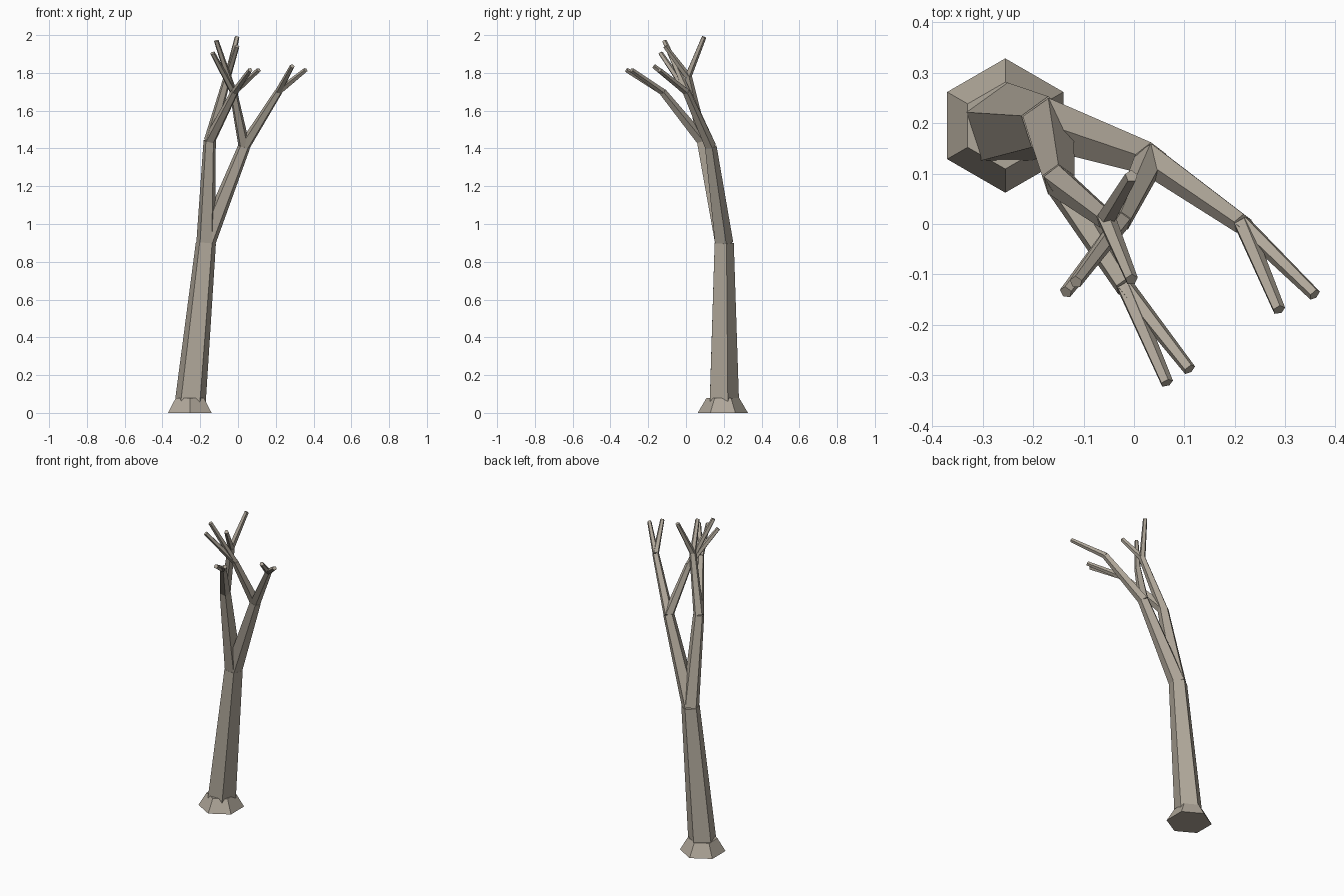
import bpy, bmesh
from math import pi, sin, cos
from mathutils import Vector

cube = bpy.data.objects.get("Cube")
if cube:
    bpy.data.objects.remove(cube, do_unlink=True)

bark = bpy.data.materials.new("grey_brown_bark")
bark.use_nodes = True
colour = (0.43, 0.385, 0.32, 1)
bark.diffuse_color = colour
bark.node_tree.nodes["Principled BSDF"].inputs["Base Color"].default_value = colour


def limb(name, start, end, r_start, r_end, sides=5):
    """Closed tapered prism whose end caps sit square to its axis."""
    a, b = Vector(start), Vector(end)
    turn = Vector((0, 0, 1)).rotation_difference(b - a)
    bm = bmesh.new()
    rings = []
    for centre, r in ((a, r_start), (b, r_end)):
        ring = []
        for i in range(sides):
            t = pi / 2 + 2 * pi * i / sides
            ring.append(bm.verts.new(centre + turn @ Vector((r * cos(t), r * sin(t), 0))))
        rings.append(ring)
    low, high = rings
    for i in range(sides):
        j = (i + 1) % sides
        bm.faces.new((low[i], low[j], high[j], high[i]))
    bm.faces.new(low[::-1])
    bm.faces.new(high)
    mesh = bpy.data.meshes.new(name)
    bm.to_mesh(mesh)
    bm.free()
    mesh.materials.append(bark)
    obj = bpy.data.objects.new(name, mesh)
    bpy.context.collection.objects.link(obj)


# Flared root and trunk
foot = (-0.255, 0.195, 0)
fork = (-0.17, 0.197, 0.9)
limb("root_flare", foot, (-0.255, 0.195, 0.08), 0.133, 0.086, 6)
limb("trunk", (-0.253, 0.195, 0.05), fork, 0.086, 0.056)

# Each main branch: its end, then boughs with their own ends and twig tips
tree = {
    "right": ((-0.15, 0.085, 1.44), [
        ((-0.055, 0.01, 1.78), [(-0.005, 0.095, 1.99), (-0.005, -0.11, 1.94)]),
        ((-0.017, -0.125, 1.70), [(0.065, -0.315, 1.815), (0.11, -0.288, 1.815)]),
    ]),
    "left": ((0.033, 0.128, 1.41), [
        ((-0.025, 0.005, 1.70), [(-0.135, -0.135, 1.905), (-0.115, -0.115, 1.97)]),
        ((0.215, 0.0, 1.70), [(0.287, -0.17, 1.835), (0.358, -0.14, 1.815)]),
    ]),
}
for side, (joint, boughs) in tree.items():
    limb(side + "_branch", fork, joint, 0.053, 0.034)
    for n, (tip, twigs) in enumerate(boughs, 1):
        limb(f"{side}_bough_{n}", joint, tip, 0.032, 0.021)
        for k, end in enumerate(twigs, 1):
            limb(f"{side}_twig_{n}_{k}", tip, end, 0.019, 0.013)
